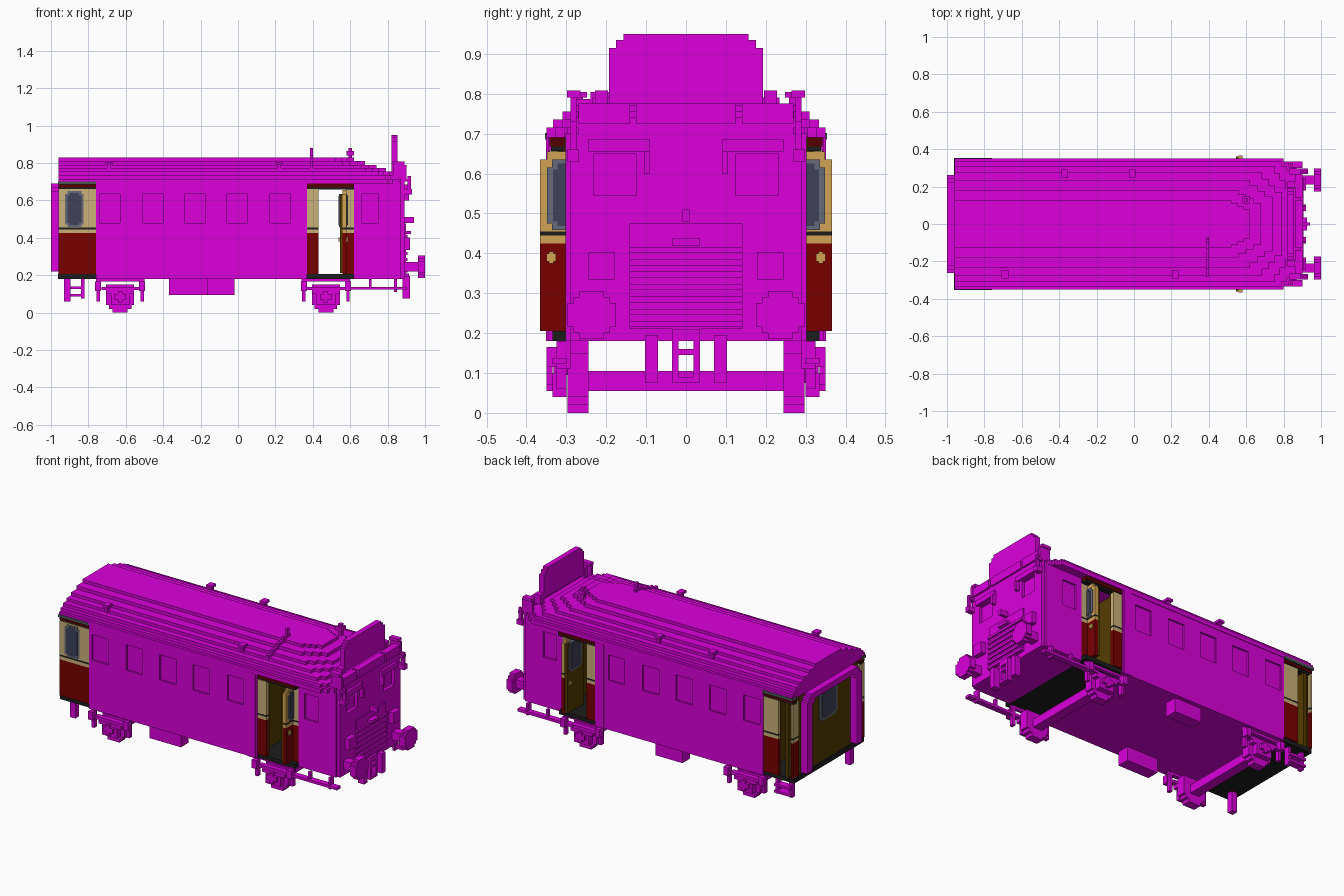
import bpy, bmesh
from mathutils import Matrix

if "Cube" in bpy.data.objects:
    bpy.data.objects.remove(bpy.data.objects["Cube"])


def material(name, rgb):
    m = bpy.data.materials.new(name)
    m.use_nodes = True
    m.diffuse_color = (*rgb, 1)
    b = next(n for n in m.node_tree.nodes if n.type == 'BSDF_PRINCIPLED')
    b.inputs["Base Color"].default_value = (*rgb, 1)
    b.inputs["Roughness"].default_value = 0.8
    return m


MAG = material("magenta", (0.71, 0.0, 0.71))
RED = material("dark red", (0.19, 0.0, 0.0))
MAROON = material("maroon", (0.09, 0.0, 0.0))
TAN = material("tan", (0.60, 0.44, 0.19))
OCHRE = material("ochre", (0.64, 0.37, 0.09))
BROWN = material("brown", (0.09, 0.045, 0.0))
BLACK = material("black", (0.012, 0.012, 0.012))
GLASS = material("glass", (0.05, 0.053, 0.10))
GREY = material("window grey", (0.13, 0.145, 0.195))
SLATE = material("slate", (0.07, 0.10, 0.095))


def finish(bm, name, mat):
    bmesh.ops.recalc_face_normals(bm, faces=bm.faces)
    me = bpy.data.meshes.new(name)
    bm.to_mesh(me)
    bm.free()
    me.materials.append(mat)
    bpy.context.collection.objects.link(bpy.data.objects.new(name, me))


def boxes(name, mat, *dims, both=False):
    """One object of boxes (x0, x1, y0, y1, z0, z1), optionally mirrored in y."""
    bm = bmesh.new()
    for x0, x1, y0, y1, z0, z1 in dims:
        for s in ((1, -1) if both else (1,)):
            c = ((x0 + x1) / 2, s * (y0 + y1) / 2, (z0 + z1) / 2)
            m = Matrix.Translation(c) @ Matrix.Diagonal((x1 - x0, y1 - y0, z1 - z0, 1))
            bmesh.ops.create_cube(bm, size=1, matrix=m)
    finish(bm, name, mat)


def slab(name, mat, outline, z0, z1):
    """Extrude the +y half of a plan outline, completed by mirroring."""
    bm = bmesh.new()
    pts = outline + [(x, -y) for x, y in reversed(outline)]
    f = bm.faces.new([bm.verts.new((x, y, z0)) for x, y in pts])
    r = bmesh.ops.extrude_face_region(bm, geom=[f])
    bmesh.ops.translate(bm, vec=(0, 0, z1 - z0),
                        verts=[v for v in r["geom"] if isinstance(v, bmesh.types.BMVert)])
    finish(bm, name, mat)


def stairs(x0, y0, x1, y1, n):
    """Stepped diagonal from one plan point to another."""
    pts = [(x0, y0)]
    for i in range(1, n + 1):
        x = x0 + (x1 - x0) * i / n
        pts += [(x, pts[-1][1]), (x, y0 + (y1 - y0) * i / n)]
    return pts


# Main saloon: recessed core, rails and pillars leave five window recesses a side
boxes("saloon_core", MAG, (-0.76, 0.37, -0.335, 0.335, 0.18, 0.70))
starts = [-0.74, -0.51, -0.285, -0.06, 0.17]
edges = [-0.76] + [e for s in starts for e in (s, s + 0.11)] + [0.37]
pillars = [(edges[i], edges[i + 1], 0.335, 0.346, 0.48, 0.635) for i in range(0, 12, 2)]
boxes("saloon_sides", MAG, (-0.76, 0.37, 0.335, 0.346, 0.18, 0.48),
      (-0.76, 0.37, 0.335, 0.346, 0.635, 0.70), *pillars,
      (0.31, 0.36, 0.346, 0.351, 0.18, 0.69), both=True)

# Stepped roof with a rounded front: half width, bottom, top, start of curve, tip
levels = [(0.35, 0.69, 0.715, 0.77, 0.89), (0.333, 0.715, 0.735, 0.76, 0.87),
          (0.31, 0.735, 0.755, 0.72, 0.84), (0.275, 0.755, 0.772, 0.65, 0.79),
          (0.235, 0.772, 0.79, 0.58, 0.74), (0.18, 0.79, 0.81, 0.52, 0.68),
          (0.125, 0.81, 0.828, 0.49, 0.62)]
for i, (w, z0, z1, xs, xt) in enumerate(levels):
    out = [(-0.96, w)] + stairs(xs, w, xt, w * (0.74 if i < 2 else 0.5), 4)
    slab(f"roof_step_{i + 1}", MAG, out, z0, z1)

# Driving cab with side windows left as recesses
boxes("cab_core", MAG, (0.62, 0.87, -0.29, 0.29, 0.18, 0.70))
boxes("cab_sides", MAG, (0.62, 0.87, 0.29, 0.302, 0.18, 0.48),
      (0.62, 0.87, 0.29, 0.302, 0.635, 0.70), (0.62, 0.66, 0.29, 0.302, 0.48, 0.635),
      (0.75, 0.87, 0.29, 0.302, 0.48, 0.635), both=True)
boxes("cab_front", MAG, (0.87, 0.89, -0.29, 0.29, 0.18, 0.545),
      (0.87, 0.89, -0.125, 0.125, 0.545, 0.65), (0.87, 0.89, -0.29, 0.29, 0.65, 0.74))
boxes("cab_front_pillars", MAG, (0.87, 0.89, 0.23, 0.29, 0.545, 0.65), both=True)
boxes("cab_window_trim", MAG, (0.89, 0.905, 0.09, 0.245, 0.655, 0.685),
      (0.89, 0.915, 0.09, 0.105, 0.60, 0.655), both=True)
boxes("roof_front_trim", MAG, (0.86, 0.90, -0.125, 0.125, 0.725, 0.775))
boxes("roof_front_trim_sides", MAG, (0.86, 0.90, 0.14, 0.27, 0.725, 0.775), both=True)

# Radiator grille, lamps and brackets
boxes("grille_frame", MAG, (0.89, 0.897, -0.142, 0.142, 0.21, 0.475),
      (0.89, 0.925, -0.035, 0.035, 0.42, 0.437), (0.89, 0.94, -0.009, 0.009, 0.48, 0.51))
boxes("grille_slats", MAG, *[(0.89, 0.907, -0.142, 0.142, 0.215 + k * 0.031, 0.23 + k * 0.031)
                            for k in range(7)])
boxes("front_lamps", MAG, (0.89, 0.92, 0.178, 0.245, 0.335, 0.402), both=True)
boxes("front_brackets", MAG, (0.89, 0.93, 0.268, 0.298, 0.63, 0.66),
      (0.905, 0.925, 0.275, 0.29, 0.63, 0.73), (0.89, 0.92, 0.268, 0.298, 0.70, 0.715),
      (0.83, 0.90, 0.275, 0.29, 0.715, 0.79), (0.83, 0.89, 0.265, 0.298, 0.79, 0.808),
      (0.82, 0.86, 0.195, 0.228, 0.75, 0.808), both=True)

# Headboard with clipped corners
boxes("headboard", MAG, (0.82, 0.852, -0.193, 0.193, 0.775, 0.915),
      (0.82, 0.852, -0.175, 0.175, 0.915, 0.935), (0.82, 0.852, -0.157, 0.157, 0.935, 0.95))

# Buffers as stepped discs
boxes("buffers", MAG, (0.88, 0.965, 0.21, 0.26, 0.22, 0.27),
      (0.962, 1.0, 0.175, 0.297, 0.215, 0.275), (0.962, 1.0, 0.205, 0.267, 0.185, 0.305),
      (0.962, 1.0, 0.19, 0.282, 0.20, 0.29), both=True)

# Coupling gear and step rails under the front
boxes("coupling_posts", MAG, (0.88, 0.92, 0.07, 0.103, 0.075, 0.195),
      (0.885, 0.915, 0.019, 0.035, 0.075, 0.21), both=True)
boxes("coupling_links", MAG, (0.885, 0.915, -0.035, 0.035, 0.145, 0.16),
      (0.885, 0.915, -0.035, 0.035, 0.075, 0.09), (0.885, 0.915, -0.035, 0.035, 0.18, 0.21))
boxes("front_step_rails", MAG, (0.53, 0.90, 0.30, 0.335, 0.122, 0.138),
      (0.70, 0.715, 0.305, 0.325, 0.13, 0.18), (0.835, 0.85, 0.29, 0.325, 0.11, 0.18), both=True)

# Wheelsets: stepped wheels, axle, hangers and leaf springs
for name, cx in (("rear", -0.63), ("front", 0.47)):
    boxes(name + "_wheels", MAG, *[(cx - a, cx + a, 0.245, 0.297, z, 0.15)
          for a, z in ((0.04, 0.0), (0.06, 0.02), (0.075, 0.04))], both=True)
    boxes(name + "_axle", MAG, (cx - 0.03, cx + 0.03, -0.25, 0.25, 0.055, 0.105))
    boxes(name + "_suspension", MAG, (cx - 0.13, cx + 0.13, 0.30, 0.32, 0.165, 0.182),
          (cx - 0.10, cx + 0.10, 0.30, 0.33, 0.12, 0.138), (cx - 0.075, cx + 0.075, 0.30, 0.332, 0.10, 0.12),
          (cx - 0.05, cx + 0.05, 0.30, 0.335, 0.04, 0.10), (cx - 0.032, cx + 0.032, 0.335, 0.35, 0.07, 0.10),
          (cx - 0.012, cx + 0.012, 0.335, 0.35, 0.055, 0.115), both=True)
    hangers = []
    for hx in (cx - 0.118, cx + 0.118):
        hangers += [(hx - 0.009, hx + 0.009, 0.30, 0.325, 0.06, 0.18),
                    (hx - 0.016, hx + 0.016, 0.315, 0.35, 0.115, 0.165)]
    boxes(name + "_hangers", MAG, *hangers, both=True)

# Underfloor boxes
boxes("underfloor_box_right", MAG, (-0.37, -0.16, -0.32, -0.245, 0.095, 0.185))
boxes("underfloor_box_left", MAG, (-0.20, -0.02, 0.245, 0.32, 0.095, 0.185))

# Rear ladder on the left, single post on the right
boxes("rear_ladder", MAG, (-0.93, -0.91, 0.28, 0.31, 0.075, 0.18), (-0.84, -0.82, 0.28, 0.31, 0.075, 0.18),
      (-0.93, -0.82, 0.28, 0.325, 0.085, 0.10), (-0.93, -0.82, 0.28, 0.325, 0.125, 0.14))
boxes("rear_post", MAG, (-0.93, -0.895, -0.285, -0.25, 0.06, 0.18))

# Roof fittings
for i, (x, y) in enumerate(((-0.37, 0.27), (-0.01, 0.27), (-0.69, -0.27), (0.22, -0.27))):
    boxes(f"roof_vent_{i + 1}", MAG, (x - 0.01, x + 0.01, y - 0.012, y + 0.012, 0.76, 0.80),
          (x - 0.018, x + 0.018, y - 0.022, y + 0.022, 0.79, 0.805))
boxes("roof_rail", MAG, (0.385, 0.402, -0.13, -0.07, 0.82, 0.842), (0.385, 0.402, -0.10, -0.08, 0.82, 0.88),
      (0.385, 0.402, -0.19, -0.12, 0.80, 0.825), (0.385, 0.402, -0.24, -0.18, 0.78, 0.805),
      (0.385, 0.402, -0.28, -0.23, 0.765, 0.787))
boxes("whistle", MAG, (0.59, 0.61, 0.12, 0.14, 0.79, 0.88), (0.58, 0.62, 0.11, 0.15, 0.84, 0.865))

# Vestibule floors, lintels, partitions and gutters
for name, x0, x1 in (("rear", -0.96, -0.76), ("front", 0.37, 0.62)):
    boxes(name + "_vestibule_floor", BLACK, (x0, x1, -0.335, 0.335, 0.18, 0.205))
    boxes(name + "_vestibule_lintel", MAROON, (x0, x1, 0.305, 0.342, 0.668, 0.69), both=True)
    boxes(name + "_lintel_edge", BLACK, (x0, x1, 0.305, 0.338, 0.657, 0.668), both=True)
boxes("vestibule_partitions", BROWN, (-0.765, -0.76, -0.33, 0.33, 0.20, 0.69),
      (0.37, 0.375, -0.33, 0.33, 0.20, 0.69), (0.615, 0.62, -0.285, 0.285, 0.20, 0.69))
boxes("rear_gutters", SLATE, (-0.962, -0.76, 0.31, 0.353, 0.685, 0.702), both=True)


def panel(name, x0, x1, y0, y1, both=False, upper=TAN, top=0.66):
    """Two-colour wall panel with a dark waist line."""
    for part, m, z0, z1 in (("lower", RED, 0.205, 0.425), ("band", upper, 0.425, 0.445),
                            ("stripe", BLACK, 0.445, 0.455), ("upper", upper, 0.455, top)):
        boxes(f"{name}_{part}", m, (x0, x1, y0, y1, z0, z1), both=both)


# Rear vestibule: closed right door, left side open with its leaf turned inward
panel("rear_right_door", -0.96, -0.76, -0.342, -0.325)
boxes("rear_right_door_lining", BROWN, (-0.95, -0.765, -0.325, -0.315, 0.205, 0.665))
boxes("rear_window_frame", GREY, (-0.925, -0.825, -0.346, -0.311, 0.47, 0.635),
      (-0.912, -0.838, -0.346, -0.311, 0.458, 0.65))
boxes("rear_window_glass", GLASS, (-0.912, -0.838, -0.349, -0.308, 0.478, 0.625),
      (-0.90, -0.85, -0.349, -0.308, 0.468, 0.64))
panel("rear_left_wall", -0.86, -0.76, 0.325, 0.342)
boxes("rear_left_wall_lining", BROWN, (-0.86, -0.765, 0.315, 0.325, 0.205, 0.665))
boxes("rear_left_leaf", BROWN, (-0.925, -0.905, 0.20, 0.335, 0.205, 0.66))
panel("rear_corner", -0.96, -0.945, 0.285, 0.342, both=True)
boxes("rear_corner_lining", BROWN, (-0.945, -0.938, 0.25, 0.325, 0.205, 0.69), both=True)

# Closed end door with its window, inside the gangway portal
boxes("end_door", BROWN, (-0.955, -0.938, -0.285, 0.285, 0.205, 0.69))
boxes("end_window_frame", GREY, (-0.959, -0.934, -0.085, 0.085, 0.47, 0.635),
      (-0.959, -0.934, -0.065, 0.065, 0.455, 0.65))
boxes("end_window_glass", GLASS, (-0.962, -0.931, -0.065, 0.065, 0.48, 0.625),
      (-0.962, -0.931, -0.045, 0.045, 0.468, 0.64))
boxes("gangway_posts", MAG, (-1.0, -0.956, 0.215, 0.262, 0.22, 0.65),
      (-1.0, -0.956, 0.19, 0.245, 0.63, 0.672), both=True)
boxes("gangway_top", MAG, (-1.0, -0.956, -0.225, 0.225, 0.655, 0.69))
boxes("gangway_sill", BLACK, (-0.962, -0.94, -0.335, 0.335, 0.18, 0.21))

# Front vestibule: narrow side walls and door leaves swung outward
panel("front_wall", 0.37, 0.43, 0.322, 0.342, both=True)
boxes("front_wall_lining", BROWN, (0.375, 0.43, 0.312, 0.322, 0.205, 0.665), both=True)
panel("front_jamb", 0.58, 0.62, 0.285, 0.302, both=True)
panel("front_leaf", 0.56, 0.58, 0.20, 0.366, both=True, upper=OCHRE, top=0.635)
boxes("front_leaf_top", OCHRE, (0.56, 0.58, 0.20, 0.348, 0.635, 0.655), both=True)
boxes("front_leaf_lining", BROWN, (0.545, 0.56, 0.20, 0.362, 0.212, 0.632), both=True)
boxes("front_leaf_window_frame", GREY, (0.541, 0.584, 0.225, 0.348, 0.475, 0.615),
      (0.541, 0.584, 0.24, 0.336, 0.458, 0.635), both=True)
boxes("front_leaf_glass", GLASS, (0.538, 0.587, 0.24, 0.333, 0.48, 0.61),
      (0.538, 0.587, 0.25, 0.322, 0.468, 0.625), both=True)
boxes("front_leaf_handle", OCHRE, (0.538, 0.588, 0.326, 0.35, 0.38, 0.40),
      (0.545, 0.586, 0.332, 0.344, 0.375, 0.405), both=True)
